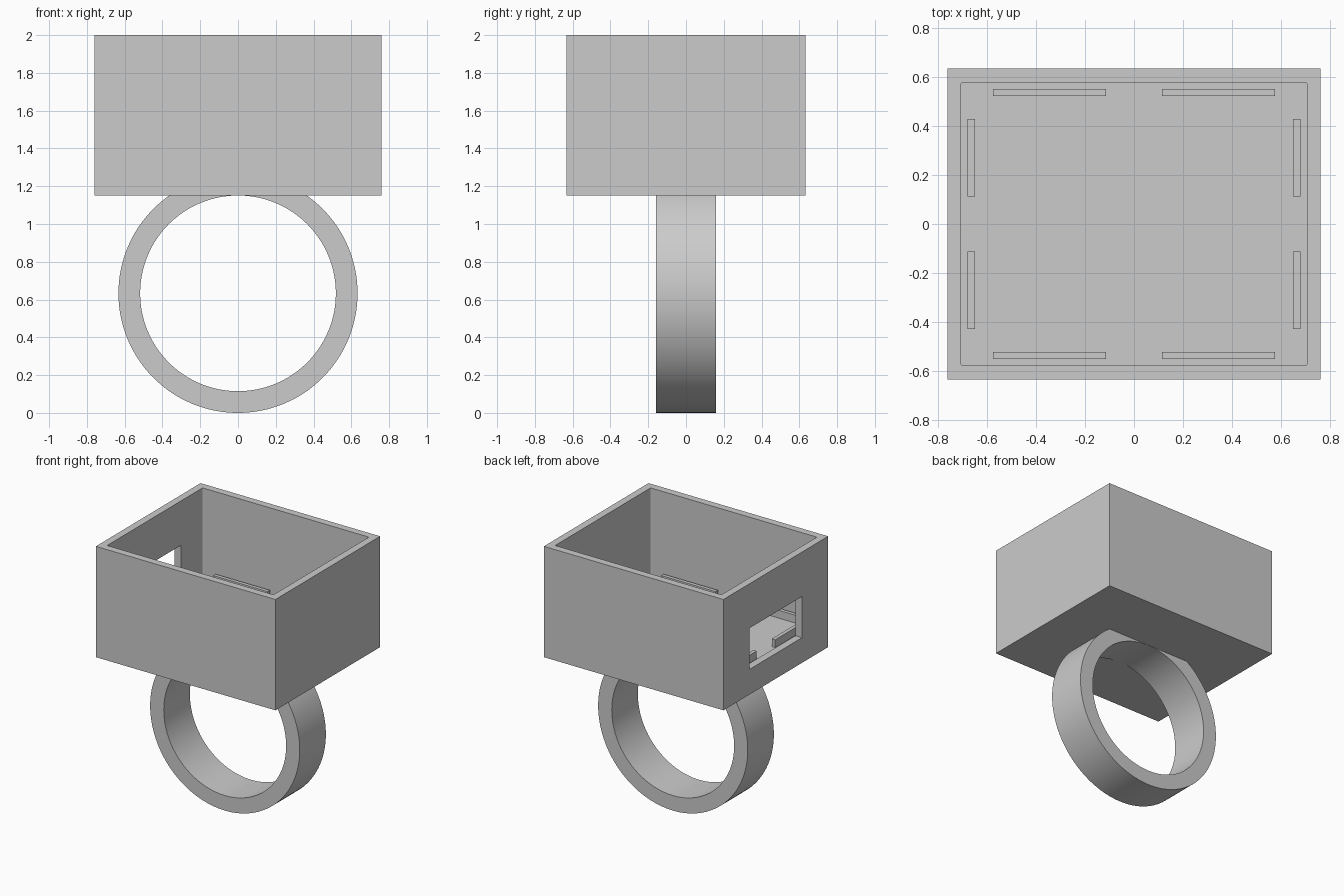
import bpy
import bmesh
from math import pi, radians
from mathutils import Matrix, Vector

default = bpy.data.objects.get("Cube")
if default:
    bpy.data.objects.remove(default, do_unlink=True)

# One plain grey material
grey = bpy.data.materials.new("plain grey")
grey.use_nodes = True
colour = (0.6, 0.6, 0.6, 1)
grey.diffuse_color = colour
grey.node_tree.nodes["Principled BSDF"].inputs["Base Color"].default_value = colour

RING_OUTER, RING_INNER, RING_HALF = 0.633, 0.518, 0.158
BASE, FLOOR, TOP = 1.152, 1.325, 2.0
HALF_X, HALF_Y, WALL = 0.76, 0.633, 0.056


def finish(name, bm):
    bmesh.ops.recalc_face_normals(bm, faces=bm.faces)
    mesh = bpy.data.meshes.new(name)
    bm.to_mesh(mesh)
    bm.free()
    obj = bpy.data.objects.new(name, mesh)
    bpy.context.collection.objects.link(obj)
    mesh.materials.append(grey)
    return obj


def block(name, low, high, corner=0):
    """Box between two opposite corners, optionally with rounded upright edges."""
    low, high = Vector(low), Vector(high)
    bm = bmesh.new()
    bmesh.ops.create_cube(bm, size=1, matrix=Matrix.Translation((low + high) / 2)
                          @ Matrix.Diagonal((*(high - low), 1)))
    if corner:
        upright = [e for e in bm.edges
                   if abs(e.verts[0].co.z - e.verts[1].co.z) > 0.01]
        bmesh.ops.bevel(bm, geom=upright, offset=corner, segments=3,
                        profile=0.5, affect='EDGES')
    return finish(name, bm)


def activate(obj):
    bpy.ops.object.select_all(action='DESELECT')
    obj.select_set(True)
    bpy.context.view_layer.objects.active = obj


def cut(obj, cutter):
    mod = obj.modifiers.new("cut", 'BOOLEAN')
    mod.operation = 'DIFFERENCE'
    mod.solver = 'EXACT'
    mod.object = cutter
    activate(obj)
    bpy.ops.object.modifier_apply(modifier=mod.name)
    bpy.data.objects.remove(cutter, do_unlink=True)


# Finger ring, a rectangular section spun around the y axis
bm = bmesh.new()
section = [bm.verts.new((r, y, RING_OUTER)) for r, y in (
    (RING_INNER, -RING_HALF), (RING_OUTER, -RING_HALF),
    (RING_OUTER, RING_HALF), (RING_INNER, RING_HALF))]
edges = [bm.edges.new((section[i], section[(i + 1) % 4])) for i in range(4)]
bmesh.ops.spin(bm, geom=section + edges, cent=(0, 0, RING_OUTER), axis=(0, 1, 0),
               angle=2 * pi, steps=128, use_merge=True)
bmesh.ops.remove_doubles(bm, verts=bm.verts, dist=0.0001)
ring = finish("finger_ring", bm)
activate(ring)
bpy.ops.object.shade_smooth_by_angle(angle=radians(30))

# Open case with a thick floor
case = block("open_case", (-HALF_X, -HALF_Y, BASE), (HALF_X, HALF_Y, TOP))
cut(case, block("cavity_cutter", (WALL - HALF_X, WALL - HALF_Y, FLOOR),
                (HALF_X - WALL, HALF_Y - WALL, TOP + 0.2), corner=0.008))

# Side window through the right wall
cut(case, block("window_cutter", (-HALF_X - 0.1, -0.317, 1.345),
                (-HALF_X + 0.08, 0.317, 1.66)))

# Low locating ribs on the floor, two along each wall
for sx, side in ((-1, "right"), (1, "left")):
    for sy, end in ((-1, "front"), (1, "back")):
        for kind, (x0, x1), (y0, y1) in (
                ("long_rib", (0.115, 0.575), (0.522, 0.55)),
                ("short_rib", (0.648, 0.677), (0.112, 0.428))):
            xs, ys = sorted((sx * x0, sx * x1)), sorted((sy * y0, sy * y1))
            block(f"{kind}_{end}_{side}", (xs[0], ys[0], FLOOR - 0.01),
                  (xs[1], ys[1], 1.385))
